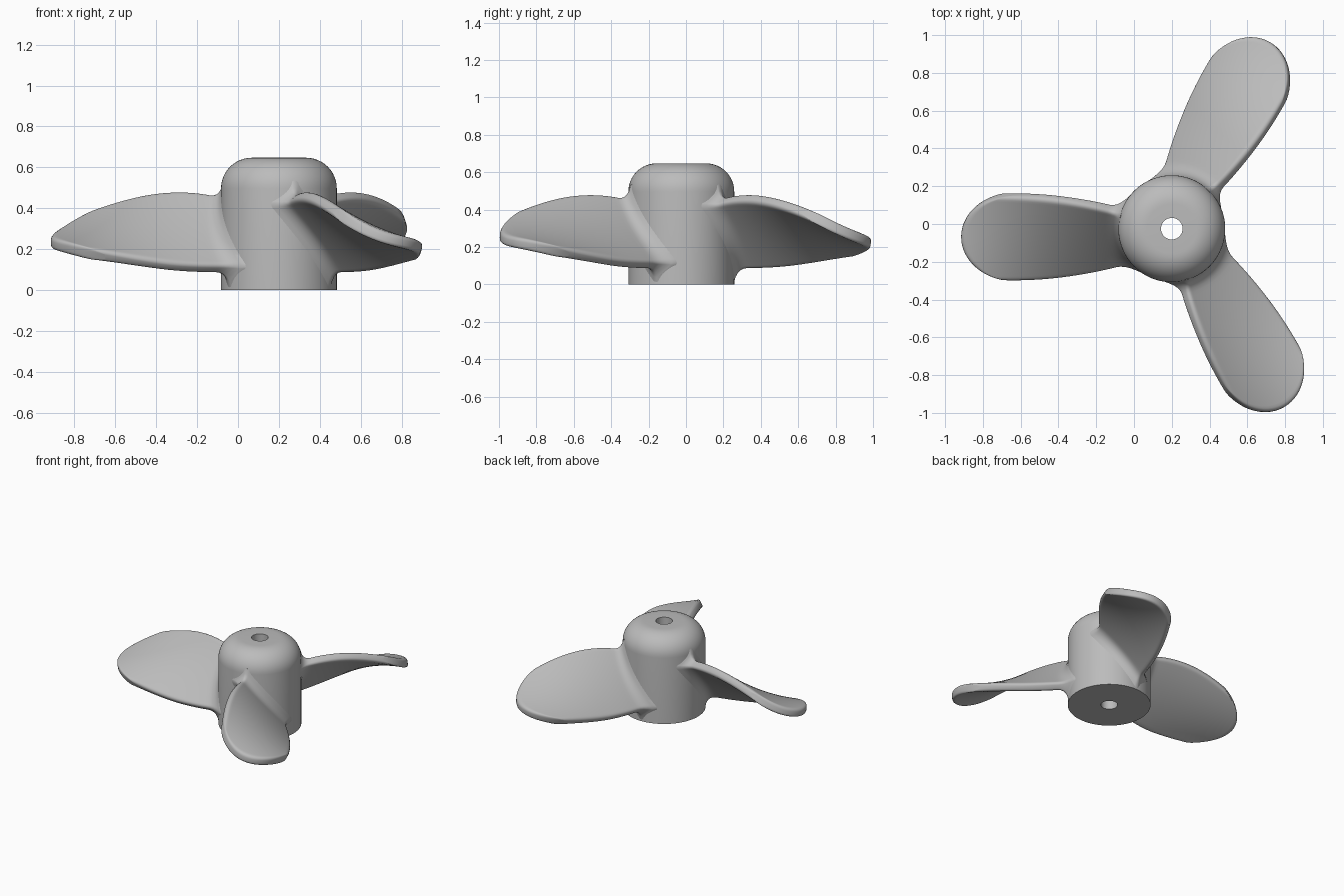
import bpy, bmesh, math
from mathutils import Matrix, Vector

cube = bpy.data.objects.get("Cube")
if cube:
    bpy.data.objects.remove(cube, do_unlink=True)

CENTRE = Vector((0.2, -0.025, 0))
HUB_R, HUB_H, BORE_R, ROUND = 0.283, 0.647, 0.057, 0.15

grey = bpy.data.materials.new("plain grey")
grey.use_nodes = True
colour = (0.5, 0.5, 0.5, 1)
grey.diffuse_color = colour
grey.node_tree.nodes["Principled BSDF"].inputs["Base Color"].default_value = colour


def finish(name, bm, angle):
    """Turn a bmesh into a smooth shaded object."""
    bmesh.ops.recalc_face_normals(bm, faces=bm.faces)
    mesh = bpy.data.meshes.new(name)
    bm.to_mesh(mesh)
    bm.free()
    mesh.materials.append(grey)
    obj = bpy.data.objects.new(name, mesh)
    bpy.context.collection.objects.link(obj)
    bpy.ops.object.select_all(action="DESELECT")
    obj.select_set(True)
    bpy.context.view_layer.objects.active = obj
    bpy.ops.object.shade_smooth_by_angle(angle=math.radians(angle))
    return obj


# Hub: a lathed profile with a rounded shoulder and a through bore
profile = [(BORE_R, 0), (HUB_R, 0)]
for i in range(13):
    a = math.pi / 2 * i / 12
    profile.append((HUB_R - ROUND + ROUND * math.cos(a), HUB_H - ROUND + ROUND * math.sin(a)))
profile.append((BORE_R, HUB_H))
bm = bmesh.new()
verts = [bm.verts.new((r, 0, z)) for r, z in profile]
edges = [bm.edges.new((v, verts[(i + 1) % len(verts)])) for i, v in enumerate(verts)]
bmesh.ops.spin(bm, geom=verts + edges, cent=(0, 0, 0), axis=(0, 0, 1),
               angle=math.tau, steps=96, use_merge=False)
bmesh.ops.remove_doubles(bm, verts=bm.verts, dist=1e-4)
hub = finish("hub", bm, 35)
hub.location = CENTRE


# Blade: a twisted panel with rounded edges and a fillet where it meets the hub
ROWS, COLS = 36, 32
ROOT, WIDEST, TIP = 0.262, 0.85, 1.115
HALF_THICK, EDGE, FILLET = 0.03, 0.018, 0.065


def quarter_round(d, radius):
    """Height lost at distance d from an edge rounded with the radius."""
    d = min(max(d, 0), radius)
    return radius - math.sqrt(radius ** 2 - (radius - d) ** 2)


def blade_point(i, j, side):
    s = (1 - math.cos(math.pi * i / ROWS)) / 2
    v = math.pi * (j / COLS - 0.5)
    u = math.sin(v)
    base = ROOT + (WIDEST - ROOT) * s
    r = base + (TIP - WIDEST) * math.cos(v) * s * s
    half_width = 0.223 - 0.26 * (WIDEST - base) ** 2
    slope = 1.53 - 1.2 * r
    n = math.hypot(1, slope)
    flare = quarter_round(r - HUB_R, FILLET)
    to_edge = min(half_width * n * (1 - abs(u)), (1 - s) * (WIDEST - ROOT + 0.5 * math.cos(v)))
    h = side * (HALF_THICK + flare - quarter_round(to_edge, EDGE))
    chord = u * (half_width * n + flare)
    y = -0.043 + (chord - slope * h) / n
    z = 0.288 - 0.2 * (r - 0.6) ** 2 + (chord * slope + h) / n
    # wrap the root around the hub, easing to straight sections further out
    k = min(max((0.55 - r) / 0.27, 0), 1)
    k = k * k * (3 - 2 * k)
    x = r + k * (r * math.cos(y / r) - r)
    y += k * (r * math.sin(y / r) - y)
    return x, y, max(z, 0.002)


def build_blade():
    bm = bmesh.new()
    top, low = [[[bm.verts.new(blade_point(i, j, side)) for j in range(COLS + 1)]
                 for i in range(ROWS + 1)] for side in (1, -1)]
    for grid in (top, low):
        for i in range(ROWS):
            for j in range(COLS):
                bm.faces.new((grid[i][j], grid[i][j + 1], grid[i + 1][j + 1], grid[i + 1][j]))
    # rim joining the two skins along both sides, the tip and the hidden root
    path = [(i, 0) for i in range(ROWS)] + [(ROWS, j) for j in range(COLS)]
    path += [(i, COLS) for i in range(ROWS, 0, -1)] + [(0, j) for j in range(COLS, 0, -1)]
    for (a, b), (c, d) in zip(path, path[1:] + path[:1]):
        bm.faces.new((top[a][b], top[c][d], low[c][d], low[a][b]))
    # the blade is drawn along +x with its raised edge on +y: mirror it onto -x
    bmesh.ops.transform(bm, matrix=Matrix.Scale(-1, 4, (1, 0, 0)), verts=bm.verts)
    return finish("blade", bm, 50)


blade = build_blade()
for i, name in enumerate(("right_blade", "front_left_blade", "back_left_blade")):
    obj = blade if i == 0 else blade.copy()
    if i:
        bpy.context.collection.objects.link(obj)
    obj.name = name
    obj.location = CENTRE
    obj.rotation_euler.z = math.tau / 3 * i
